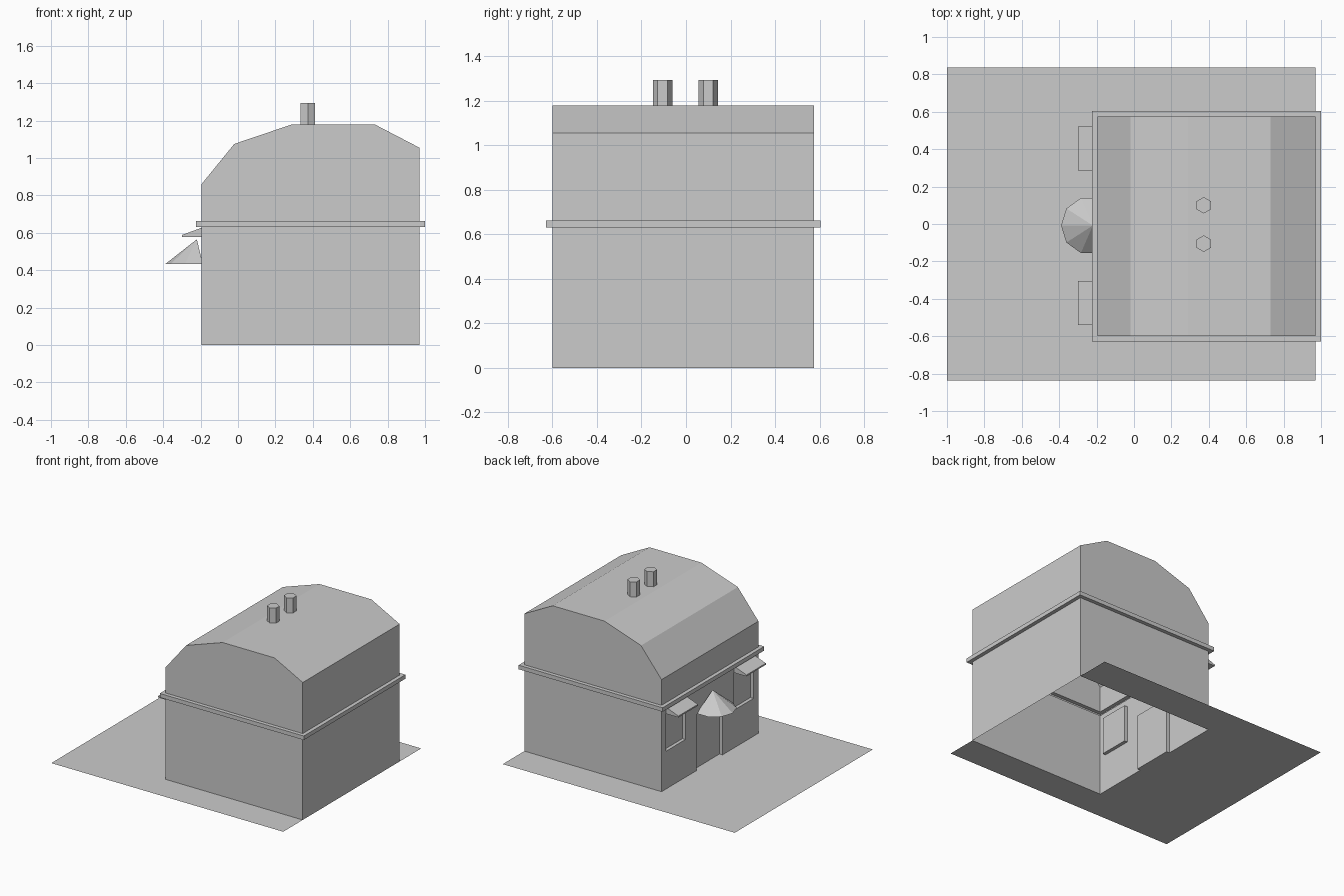
import bpy, bmesh, math
from mathutils import Vector

if "Cube" in bpy.data.objects:
    bpy.data.objects.remove(bpy.data.objects["Cube"])

X0, X1, Y0, Y1 = -0.195, 0.97, -0.60, 0.575   # wall footprint


def finish(name, bm, recalc=True):
    bmesh.ops.remove_doubles(bm, verts=bm.verts, dist=1e-4)
    if recalc:
        bmesh.ops.recalc_face_normals(bm, faces=bm.faces)
    mesh = bpy.data.meshes.new(name)
    bm.to_mesh(mesh)
    bm.free()
    obj = bpy.data.objects.new(name, mesh)
    bpy.context.collection.objects.link(obj)
    return obj


def bridge(bm, a, b, closed=True):
    n = len(a)
    for i in range(n if closed else n - 1):
        j = (i + 1) % n
        bm.faces.new((a[i], a[j], b[j], b[i]))


def prism_y(name, profile, y0, y1):
    bm = bmesh.new()
    a, b = [[bm.verts.new((x, y, z)) for x, z in profile] for y in (y0, y1)]
    bridge(bm, a, b)
    bm.faces.new(a)
    bm.faces.new(b)
    return finish(name, bm)


# Hollow house: walls with a projecting band, then the gabled upper part
bm = bmesh.new()
rings = []
for z, o in ((0, 0), (0.632, 0), (0.632, 0.029), (0.663, 0.029), (0.663, 0)):
    rings.append([bm.verts.new(p) for p in (
        (X0 - o, Y0 - o, z), (X1 + o, Y0 - o, z),
        (X1 + o, Y1 + o, z), (X0 - o, Y1 + o, z))])
for a, b in zip(rings, rings[1:]):
    bridge(bm, a, b)
roof = [(X0, 0.663), (X0, 0.86), (-0.02, 1.075), (0.29, 1.18),
        (0.73, 1.18), (X1, 1.055), (X1, 0.663)]
south, north = [[bm.verts.new((x, y, z)) for x, z in roof] for y in (Y0, Y1)]
bridge(bm, south, north, closed=False)
bm.faces.new(south)
bm.faces.new(north)
bmesh.ops.remove_doubles(bm, verts=bm.verts, dist=1e-4)
bmesh.ops.recalc_face_normals(bm, faces=bm.faces)

# Recessed windows and door in the entrance wall: y range, z range
openings = [(-0.54, -0.305, 0.29, 0.575), (-0.165, 0.153, 0, 0.43),
            (0.285, 0.52, 0.29, 0.575)]


def facade():
    return [f for f in bm.faces if f.normal.x < -0.99
            and abs(f.calc_center_median().x - X0) < 0.001
            and f.calc_center_median().z < 0.632]


def cut(axis, value):
    faces = facade()
    geom = faces + list({e for f in faces for e in f.edges}) \
        + list({v for f in faces for v in f.verts})
    co, no = Vector(), Vector()
    co[axis], no[axis] = value, 1
    bmesh.ops.bisect_plane(bm, geom=geom, plane_co=co, plane_no=no)


for y0, y1, z0, z1 in openings:
    cut(1, y0)
    cut(1, y1)
for z in (0.29, 0.43, 0.575):
    cut(2, z)
for y0, y1, z0, z1 in openings:
    inside = [f for f in facade()
              if y0 < f.calc_center_median().y < y1
              and z0 < f.calc_center_median().z < z1]
    ext = bmesh.ops.extrude_face_region(bm, geom=inside)
    moved = [g for g in ext["geom"] if isinstance(g, bmesh.types.BMVert)]
    bmesh.ops.translate(bm, vec=(0.026, 0, 0), verts=moved)
    old = [f for f in inside if f.is_valid]
    bmesh.ops.delete(bm, geom=old, context='FACES')
finish("house_shell", bm)

# Thin sloping canopies over the windows
canopy = [(X0, 0.577), (-0.30, 0.577), (-0.30, 0.588), (X0, 0.627)]
for side, (y0, y1, _, _) in (("left", openings[2]), ("right", openings[0])):
    prism_y("window_canopy_" + side, canopy, y0, y1)

# Faceted half-cone canopy over the door
bm = bmesh.new()
rim = [bm.verts.new((max(-0.39, -0.236 + 0.155 * math.cos(a)),
                     -0.008 + 0.155 * math.sin(a), 0.432))
       for a in (math.radians(72 + 36 * i) for i in range(7))]
apex = bm.verts.new((-0.22, -0.008, 0.565))
for i in range(7):
    bm.faces.new((rim[i], rim[(i + 1) % 7], apex))
bm.faces.new(rim)
finish("door_canopy", bm)

# Hexagonal chimney pipes
for i, y in enumerate((-0.105, 0.1)):
    bpy.ops.mesh.primitive_cylinder_add(
        vertices=6, radius=0.044, depth=0.115, location=(0.373, y, 1.2375))
    bpy.context.object.name = f"chimney_{i + 1}"

# Yard with a notch where the house stands
bm = bmesh.new()
G = 0.837
bm.faces.new([bm.verts.new((x, y, 0)) for x, y in (
    (-1, -G), (X1, -G), (X1, Y0), (X0, Y0),
    (X0, Y1), (X1, Y1), (X1, G), (-1, G))])
finish("yard", bm, recalc=False)
